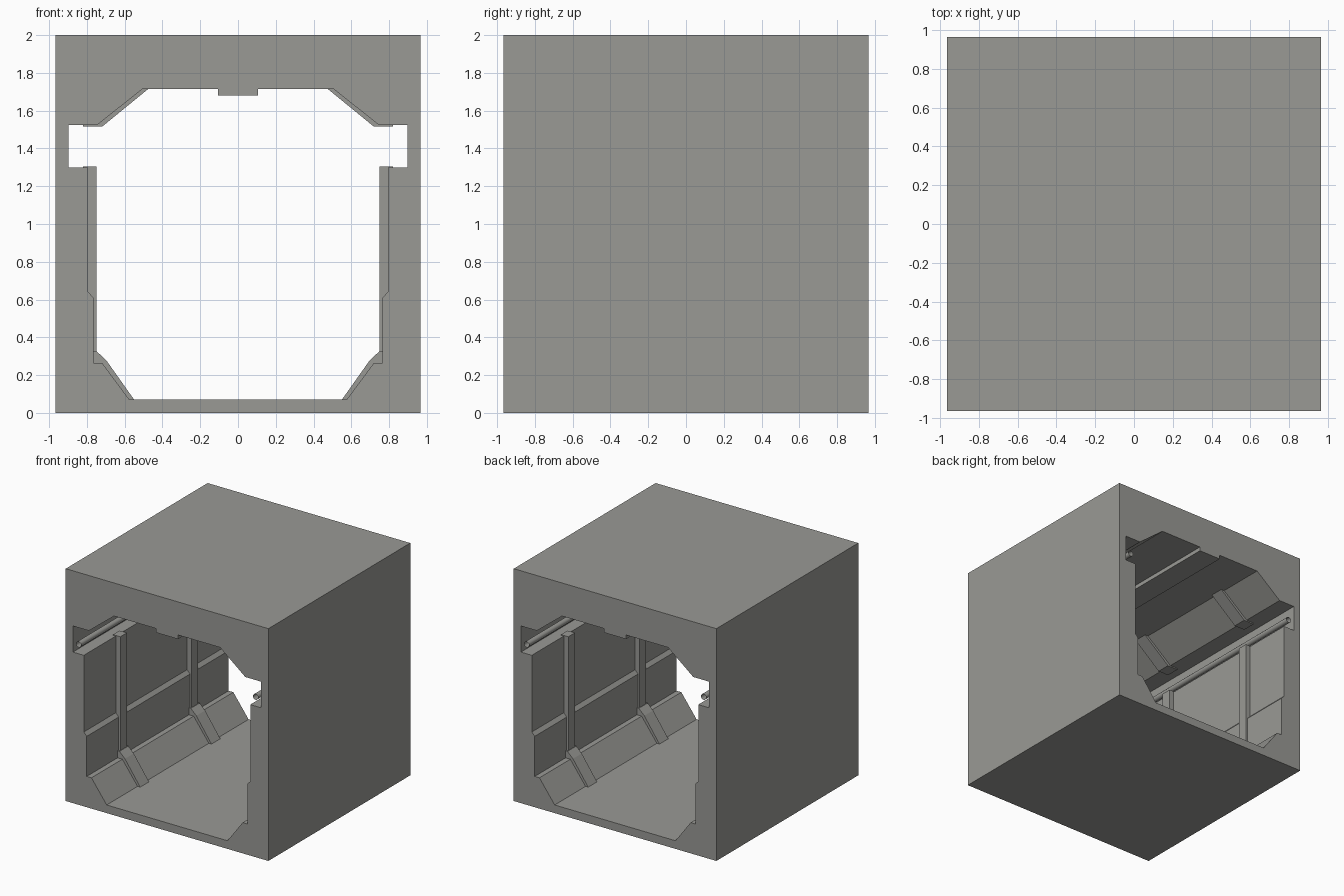
import bpy
import bmesh
from math import pi
from mathutils import Matrix

cube = bpy.data.objects.get("Cube")
if cube:
    bpy.data.objects.remove(cube, do_unlink=True)

HALF = 0.965          # half width and half length of the section
RIB_Y = 0.485         # distance of the ribs from the middle

grey = bpy.data.materials.new("warm_grey")
grey.use_nodes = True
colour = (0.32, 0.32, 0.30, 1)
grey.diffuse_color = colour
grey.node_tree.nodes["Principled BSDF"].inputs["Base Color"].default_value = colour


def finish(name, bm, mirror_y=False):
    """Turn a right-hand half into an object mirrored across the corridor."""
    mesh = bpy.data.meshes.new(name)
    bm.to_mesh(mesh)
    bm.free()
    mesh.materials.append(grey)
    obj = bpy.data.objects.new(name, mesh)
    bpy.context.collection.objects.link(obj)
    mod = obj.modifiers.new("mirror", "MIRROR")
    mod.use_axis = (True, mirror_y, False)
    return obj


def prism(name, profile, y, width, mirror_y=False):
    """Extrude an x-z profile along y, leaving the seam at x = 0 open."""
    bm = bmesh.new()
    front = [bm.verts.new((x, y - width / 2, z)) for x, z in profile]
    back = [bm.verts.new((x, y + width / 2, z)) for x, z in profile]
    bm.faces.new(front)
    bm.faces.new(back[::-1])
    for i in range(len(profile)):
        j = (i + 1) % len(profile)
        if profile[i][0] or profile[j][0]:
            bm.faces.new((front[j], front[i], back[i], back[j]))
    return finish(name, bm, mirror_y)


# Square block with the corridor opening, pipe recess and ceiling strip
prism("corridor_shell", [
    (0, 0), (HALF, 0), (HALF, 2), (0, 2),
    (0, 1.68), (0.105, 1.68), (0.105, 1.715), (0.505, 1.715),
    (0.745, 1.525), (0.897, 1.525), (0.897, 1.30), (0.793, 1.30),
    (0.793, 0.64), (0.765, 0.61), (0.765, 0.265), (0.72, 0.265),
    (0.575, 0.07), (0, 0.07)], 0, 2 * HALF)

# Ribs on the walls, the lower slopes and the upper slopes
prism("wall_rib", [
    (0.80, 0.30), (0.80, 1.29), (0.82, 1.29), (0.82, 1.305),
    (0.75, 1.305), (0.75, 0.30)], RIB_Y, 0.09, True)
prism("lower_rib", [
    (0.59, 0.06), (0.73, 0.25), (0.78, 0.25), (0.78, 0.325),
    (0.747, 0.325), (0.695, 0.275), (0.55, 0.07)], RIB_Y, 0.12, True)
prism("upper_rib", [
    (0.475, 1.715), (0.72, 1.515), (0.82, 1.515), (0.82, 1.535),
    (0.76, 1.535), (0.52, 1.725)], RIB_Y, 0.12, True)

# Open-ended pipe running along each recess
bm = bmesh.new()
bmesh.ops.create_cone(bm, cap_ends=False, segments=12, radius1=0.025,
                      radius2=0.025, depth=2 * HALF,
                      matrix=Matrix.Translation((0.843, 0, 1.38)) @ Matrix.Rotation(pi / 2, 4, "X"))
for face in bm.faces:
    face.smooth = True
finish("recess_pipe", bm)
